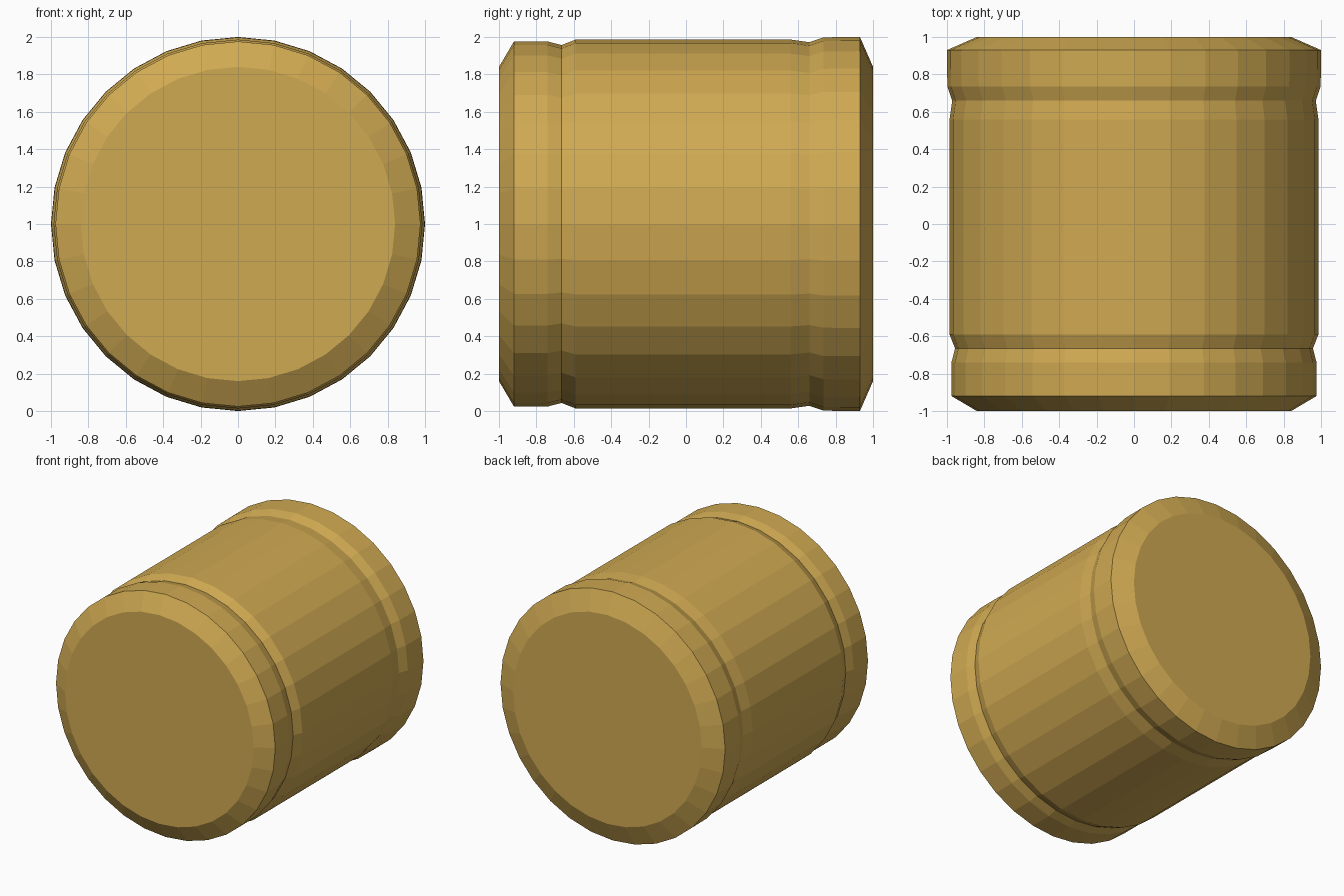
import bpy, bmesh
from math import sin, cos, tau

if "Cube" in bpy.data.objects:
    bpy.data.objects.remove(bpy.data.objects["Cube"])

SIDES = 32
brass = bpy.data.materials.new("brass")
brass.diffuse_color = (0.63, 0.40, 0.085, 1)
brass.use_nodes = True
brass.node_tree.nodes["Principled BSDF"].inputs["Base Color"].default_value = brass.diffuse_color


def lathe(name, profile, cap_first=False, cap_last=False):
    """Flat-shaded solid of revolution around the y axis; profile = (y, radius)."""
    bm = bmesh.new()
    rings = [[bm.verts.new((r * sin(tau * i / SIDES), y, 1 + r * cos(tau * i / SIDES)))
              for i in range(SIDES)] for y, r in profile]
    for a, b in zip(rings, rings[1:]):
        for i in range(SIDES):
            j = (i + 1) % SIDES
            bm.faces.new((a[i], b[i], b[j], a[j]))
    if cap_first:
        bm.faces.new(rings[0])
    if cap_last:
        bm.faces.new(rings[-1][::-1])
    # Rings run clockwise seen from the front, so flip everything if facing inward
    bm.normal_update()
    f = bm.faces[:][0]
    c = f.calc_center_median()
    if f.normal.x * c.x + f.normal.z * (c.z - 1) < 0:
        bmesh.ops.reverse_faces(bm, faces=bm.faces[:])
    mesh = bpy.data.meshes.new(name)
    bm.to_mesh(mesh)
    bm.free()
    mesh.materials.append(brass)
    obj = bpy.data.objects.new(name, mesh)
    bpy.context.collection.objects.link(obj)
    return obj


# Front end cap with chamfer, down to the front groove
lathe("front_cap", [(-1, 0.84), (-0.92, 0.976), (-0.74, 0.976), (-0.665, 0.957)],
      cap_first=True)

# Main barrel between the two grooves
lathe("barrel", [(-0.665, 0.957), (-0.59, 0.986), (0.56, 0.986), (0.66, 0.972)])

# Slightly wider rear end cap with chamfer
lathe("rear_cap", [(0.66, 0.972), (0.735, 0.998), (0.93, 1.0), (1, 0.84)],
      cap_last=True)
